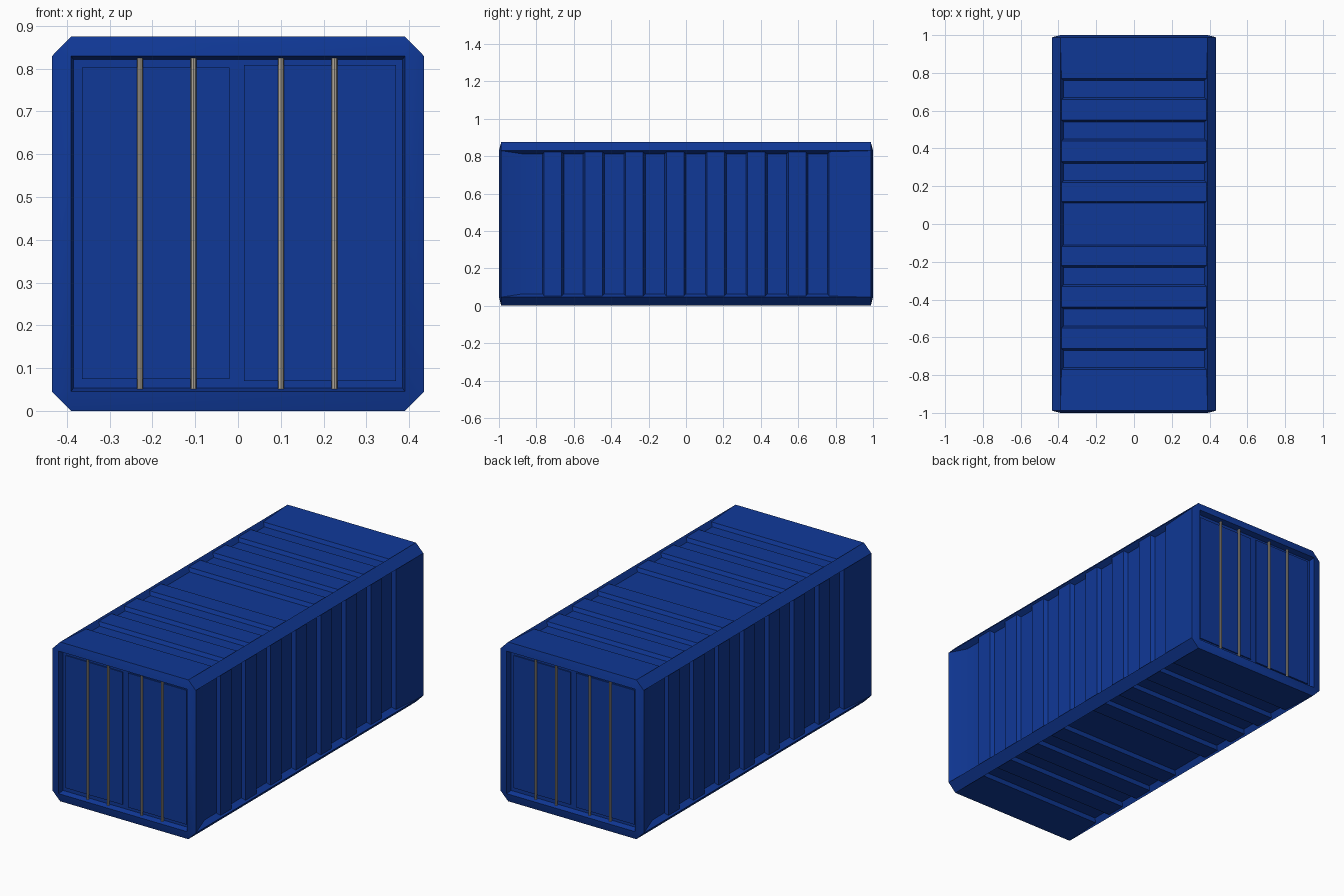
import bpy, bmesh
from math import pi
from mathutils import Vector, Matrix

if "Cube" in bpy.data.objects:
    bpy.data.objects.remove(bpy.data.objects["Cube"])

W, IW = 0.435, 0.39          # outer half width, half width inside the chamfer
H, CZ, IH = 0.4375, 0.4375, 0.3915   # half height, mid height, inner half height
L, LO = 1.0, 0.988           # half length at the door rim and at the outer skin
DEEP, SHALLOW = 0.03, 0.01


def material(name, rgb):
    m = bpy.data.materials.new(name)
    m.diffuse_color = (*rgb, 1)
    m.use_nodes = True
    m.node_tree.nodes["Principled BSDF"].inputs["Base Color"].default_value = m.diffuse_color
    return m


BLUE = material("blue_paint", (0.005, 0.04, 0.31))
STEEL = material("bar_steel", (0.42, 0.38, 0.32))


def finish(name, bm, mat):
    bmesh.ops.remove_doubles(bm, verts=bm.verts, dist=1e-5)
    bmesh.ops.recalc_face_normals(bm, faces=bm.faces)
    me = bpy.data.meshes.new(name)
    bm.to_mesh(me)
    bm.free()
    me.materials.append(mat)
    ob = bpy.data.objects.new(name, me)
    bpy.context.collection.objects.link(ob)
    bpy.context.view_layer.objects.active = ob
    ob.select_set(True)
    bpy.ops.object.shade_smooth_by_angle(angle=0.5)
    ob.select_set(False)
    return ob


def face(bm, pts):
    bm.faces.new([bm.verts.new(p) for p in pts])


def corrugated(bm, profile, half, place):
    """Loft a recessed panel; place(u, v, depth) maps it onto a side."""
    rows = []
    for u, d in profile:
        inset = half - 0.6 * d
        rows.append([place(u, -half, 0), place(u, -inset, d),
                     place(u, inset, d), place(u, half, 0)])
    for a, b in zip(rows, rows[1:]):
        for i in range(3):
            pts = []
            for p in (a[i], a[i + 1], b[i + 1], b[i]):
                if all((Vector(p) - Vector(q)).length > 1e-6 for q in pts):
                    pts.append(p)
            face(bm, pts)


# Length profiles of the corrugations: (position, depth)
side = [(-LO, 0)]
for k in range(8):
    s = -0.87 + 0.2175 * k
    if k:
        side.append((s - 0.012, SHALLOW))
    side += [(s, DEEP), (s + 0.103, DEEP), (s + 0.112, SHALLOW)]
side.append((LO, 0))

half_top = [(0.11, DEEP), (0.12, SHALLOW)]
for s in (0.22, 0.44, 0.66):
    half_top += [(s, SHALLOW), (s + 0.01, DEEP), (s + 0.10, DEEP), (s + 0.11, SHALLOW)]
half_top.append((LO, 0))
top = [(-u, d) for u, d in reversed(half_top)] + half_top

# Container shell: four corrugated sides, chamfered rails, end frames
bm = bmesh.new()
for s in (-1, 1):
    corrugated(bm, side, IH, lambda u, v, d: (s * (W - d), s * u, CZ + v))
    corrugated(bm, top, IW, lambda u, v, d: (v, u, CZ + s * (H - d)))
    for t in (-1, 1):
        rail = [(s * W, CZ + t * IH), (s * IW, CZ + t * H)]
        (ax, az), (bx, bz) = rail
        face(bm, [(ax, -LO, az), (ax, LO, az), (bx, LO, bz), (bx, -LO, bz)])
        # corner of the end frame
        for e in (-1, 1):
            face(bm, [(ax, e * LO, az), (bx, e * LO, bz), (s * IW, e * L, CZ + t * IH)])
    # end frame bars and the door recess
    y0, y1, y2 = s * LO, s * L, s * (L - 0.03)
    rx, rz = IW - 0.006, IH - 0.008
    for t in (-1, 1):
        face(bm, [(t * W, y0, CZ - IH), (t * W, y0, CZ + IH),
                  (t * IW, y1, CZ + IH), (t * IW, y1, CZ - IH)])
        face(bm, [(-IW, y0, CZ + t * H), (IW, y0, CZ + t * H),
                  (IW, y1, CZ + t * IH), (-IW, y1, CZ + t * IH)])
        face(bm, [(t * IW, y1, CZ - IH), (t * IW, y1, CZ + IH),
                  (t * rx, y2, CZ + rz), (t * rx, y2, CZ - rz)])
        face(bm, [(-IW, y1, CZ + t * IH), (IW, y1, CZ + t * IH),
                  (rx, y2, CZ + t * rz), (-rx, y2, CZ + t * rz)])
    face(bm, [(-rx, y2, CZ - rz), (rx, y2, CZ - rz), (rx, y2, CZ + rz), (-rx, y2, CZ + rz)])
finish("container_shell", bm, BLUE)

# Door panels and locking bars, repeated on both ends by a half turn
for end, angle in (("front", 0), ("back", pi)):
    turn = Matrix.Rotation(angle, 4, 'Z')
    for label, x0, x1, z0, z1 in (("left", -0.365, -0.02, 0.075, 0.803),
                                  ("right", 0.014, 0.369, 0.07, 0.808)):
        bm = bmesh.new()
        m = Matrix.Translation(((x0 + x1) / 2, -0.971, (z0 + z1) / 2)) \
            @ Matrix.Diagonal((x1 - x0, 0.01, z1 - z0, 1))
        bmesh.ops.create_cube(bm, size=1, matrix=turn @ m)
        finish(f"{end}_{label}_door_panel", bm, BLUE)
    for i, x in enumerate((-0.229, -0.104, 0.1, 0.225)):
        bm = bmesh.new()
        bmesh.ops.create_cone(bm, cap_ends=True, segments=8, radius1=0.007, radius2=0.007,
                              depth=0.776, matrix=turn @ Matrix.Translation((x, -0.978, 0.439)))
        finish(f"{end}_locking_bar_{i + 1}", bm, STEEL)
